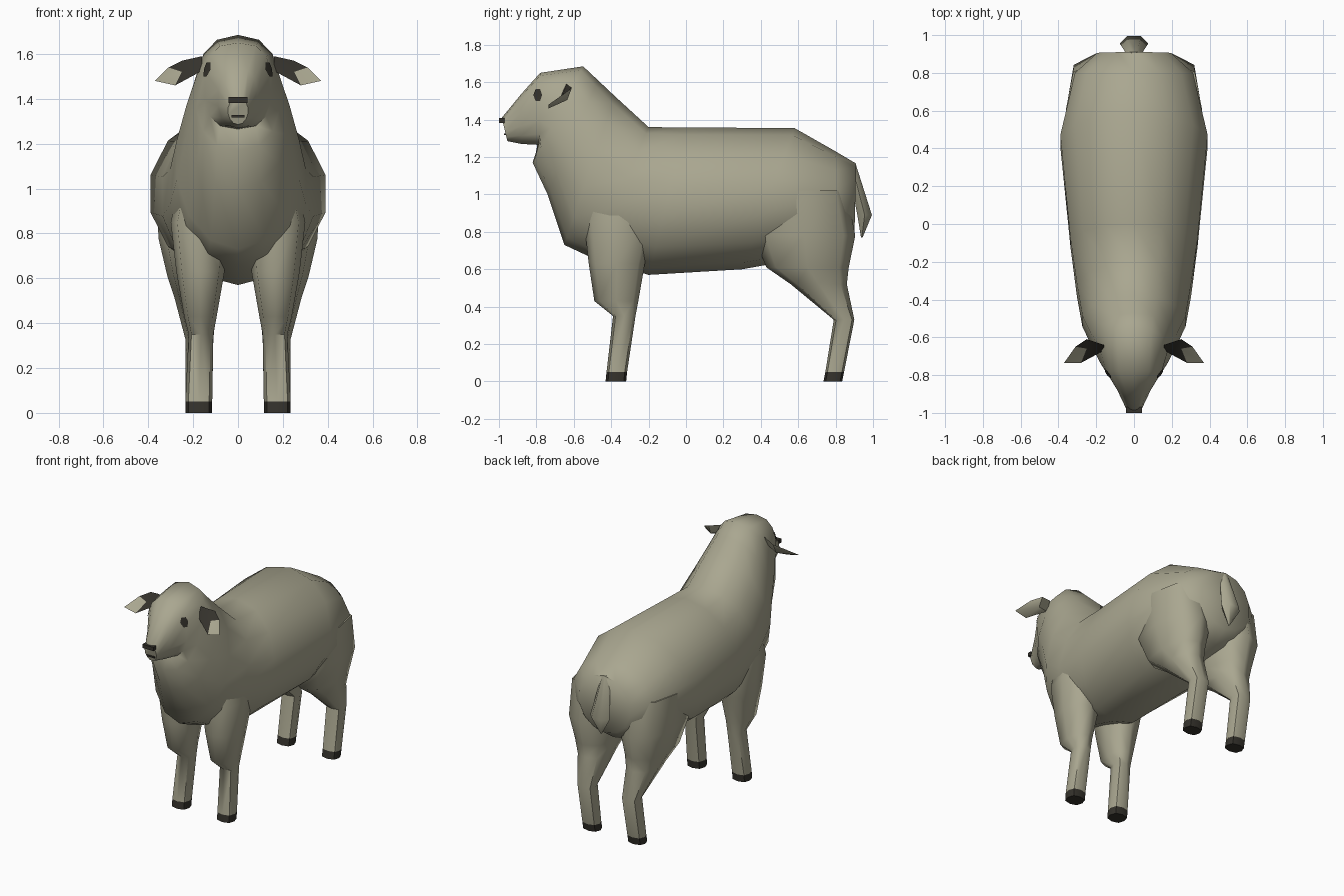
import bpy, bmesh, math
from mathutils import Vector

if "Cube" in bpy.data.objects:
    bpy.data.objects.remove(bpy.data.objects["Cube"])


def material(name, rgb):
    m = bpy.data.materials.new(name)
    m.diffuse_color = (*rgb, 1)
    m.use_nodes = True
    m.node_tree.nodes["Principled BSDF"].inputs["Base Color"].default_value = m.diffuse_color
    return m


WOOL = material("wool", (0.40, 0.385, 0.28))
DARK = material("dark horn", (0.035, 0.032, 0.025))


def power(v, p):
    return math.copysign(abs(v) ** p, v)


def finish(name, bm, mirror=False, angle=55, normals=True):
    if normals:
        bmesh.ops.recalc_face_normals(bm, faces=bm.faces)
    me = bpy.data.meshes.new(name)
    bm.to_mesh(me)
    bm.free()
    me.materials.append(WOOL)
    me.materials.append(DARK)
    ob = bpy.data.objects.new(name, me)
    bpy.context.collection.objects.link(ob)
    bpy.ops.object.select_all(action='DESELECT')
    ob.select_set(True)
    bpy.context.view_layer.objects.active = ob
    bpy.ops.object.shade_smooth_by_angle(angle=math.radians(angle))
    if mirror:
        ob.modifiers.new("Mirror", 'MIRROR').use_mirror_merge = False
    return ob


def loft(rings):
    bm = bmesh.new()
    loops = [[bm.verts.new(c) for c in ring] for ring in rings]
    n = len(loops[0])
    for a, b in zip(loops, loops[1:]):
        for i in range(n):
            j = (i + 1) % n
            bm.faces.new((a[i], a[j], b[j], b[i]))
    bm.faces.new(loops[0])
    bm.faces.new(loops[-1][::-1])
    return bm


def upright_ring(ty, tz, by, bz, w, p=1.0, n=14):
    """Cross-section between a top point and a bottom point."""
    t, b = Vector((0, ty, tz)), Vector((0, by, bz))
    out = []
    for i in range(n):
        a = 2 * math.pi * i / n
        out.append((t + b) / 2 + (t - b) / 2 * power(math.cos(a), p)
                   + Vector((w * power(math.sin(a), p), 0, 0)))
    return out


def flat_ring(z, x0, x1, y0, y1, p=0.75, n=8):
    """Horizontal cross-section filling an x and y range."""
    out = []
    for i in range(n):
        a = 2 * math.pi * i / n
        out.append(Vector(((x0 + x1) / 2 + (x1 - x0) / 2 * power(math.cos(a), p),
                           (y0 + y1) / 2 + (y1 - y0) / 2 * power(math.sin(a), p), z)))
    return out


# Body, neck and head in one loft from rump to muzzle
body = finish("body", loft([upright_ring(*r) for r in (
    (0.91, 1.165, 0.90, 0.76, 0.20),
    (0.80, 1.23, 0.80, 0.69, 0.32),
    (0.58, 1.355, 0.30, 0.60, 0.40),
    (0.00, 1.358, -0.20, 0.57, 0.345),
    (-0.20, 1.36, -0.50, 0.66, 0.31),
    (-0.38, 1.525, -0.65, 0.73, 0.28),
    (-0.47, 1.61, -0.74, 1.00, 0.235),
    (-0.55, 1.685, -0.82, 1.17, 0.19, 0.85),
    (-0.78, 1.65, -0.785, 1.265, 0.15, 0.75),
    (-0.88, 1.538, -0.88, 1.27, 0.09, 0.85),
    (-0.985, 1.41, -0.955, 1.285, 0.045),
)]))


# Legs, with dark hooves below a height
def leg(name, rings):
    bm = loft([flat_ring(*r) for r in rings])
    for f in bm.faces:
        f.material_index = int(f.calc_center_median().z < 0.05)
    finish(name, bm, mirror=True)


leg("front_leg", (
    (0.00, 0.115, 0.235, -0.43, -0.32),
    (0.05, 0.115, 0.235, -0.425, -0.315),
    (0.35, 0.11, 0.22, -0.39, -0.27),
    (0.43, 0.095, 0.24, -0.49, -0.255),
    (0.63, 0.06, 0.275, -0.52, -0.22),
    (0.85, 0.04, 0.30, -0.545, -0.17),
    (1.08, 0.04, 0.25, -0.52, -0.20)))
leg("hind_leg", (
    (0.00, 0.115, 0.235, 0.735, 0.835),
    (0.05, 0.115, 0.235, 0.745, 0.845),
    (0.33, 0.11, 0.235, 0.79, 0.90),
    (0.52, 0.09, 0.285, 0.56, 0.86),
    (0.61, 0.07, 0.315, 0.43, 0.87),
    (0.78, 0.04, 0.355, 0.36, 0.905),
    (1.02, 0.03, 0.36, 0.36, 0.86)))

# Tail
finish("tail", loft([flat_ring(*r, 1.0, 6) for r in (
    (1.165, -0.03, 0.03, 0.86, 0.91),
    (0.89, -0.075, 0.075, 0.91, 1.0),
    (0.77, -0.005, 0.005, 0.935, 0.945))]))

# Ears: leaf outline, dark hollow in front, wool behind
bm = bmesh.new()
edge = [bm.verts.new(c) for c in (
    (0.16, -0.64, 1.59), (0.25, -0.61, 1.57), (0.31, -0.65, 1.54),
    (0.37, -0.735, 1.48), (0.28, -0.735, 1.46), (0.16, -0.67, 1.525))]
hollow = bm.verts.new((0.25, -0.66, 1.52))
back = bm.verts.new((0.255, -0.635, 1.505))
for i in range(6):
    a, b = edge[i], edge[(i + 1) % 6]
    bm.faces.new((a, hollow, b)).material_index = int(i not in (2, 3))
    bm.faces.new((b, back, a))
finish("ear", bm, mirror=True, angle=40)

# Eyes: thin dark patches laid on the side of the head
bpy.context.view_layer.update()
bm = bmesh.new()
patch = []
for i in range(6):
    a = math.pi * i / 3
    start = Vector((1, -0.79 + 0.022 * math.cos(a), 1.53 + 0.036 * math.sin(a)))
    hit, loc, nor, _ = body.ray_cast(start, Vector((-1, 0, 0)))
    patch.append(bm.verts.new(loc + nor * 0.006))
bm.faces.new(patch).material_index = 1
bmesh.ops.triangulate(bm, faces=bm.faces)
finish("eye", bm, mirror=True, normals=False)


# Nose and mouth
def plate(name, centre, size):
    bm = bmesh.new()
    bmesh.ops.create_cube(bm, size=1)
    for v in bm.verts:
        v.co = Vector(centre) + Vector([a * b for a, b in zip(v.co, size)])
    for f in bm.faces:
        f.material_index = 1
    finish(name, bm)


plate("nose", (0, -0.985, 1.395), (0.085, 0.03, 0.026))
plate("mouth", (0, -0.965, 1.322), (0.06, 0.015, 0.01))
